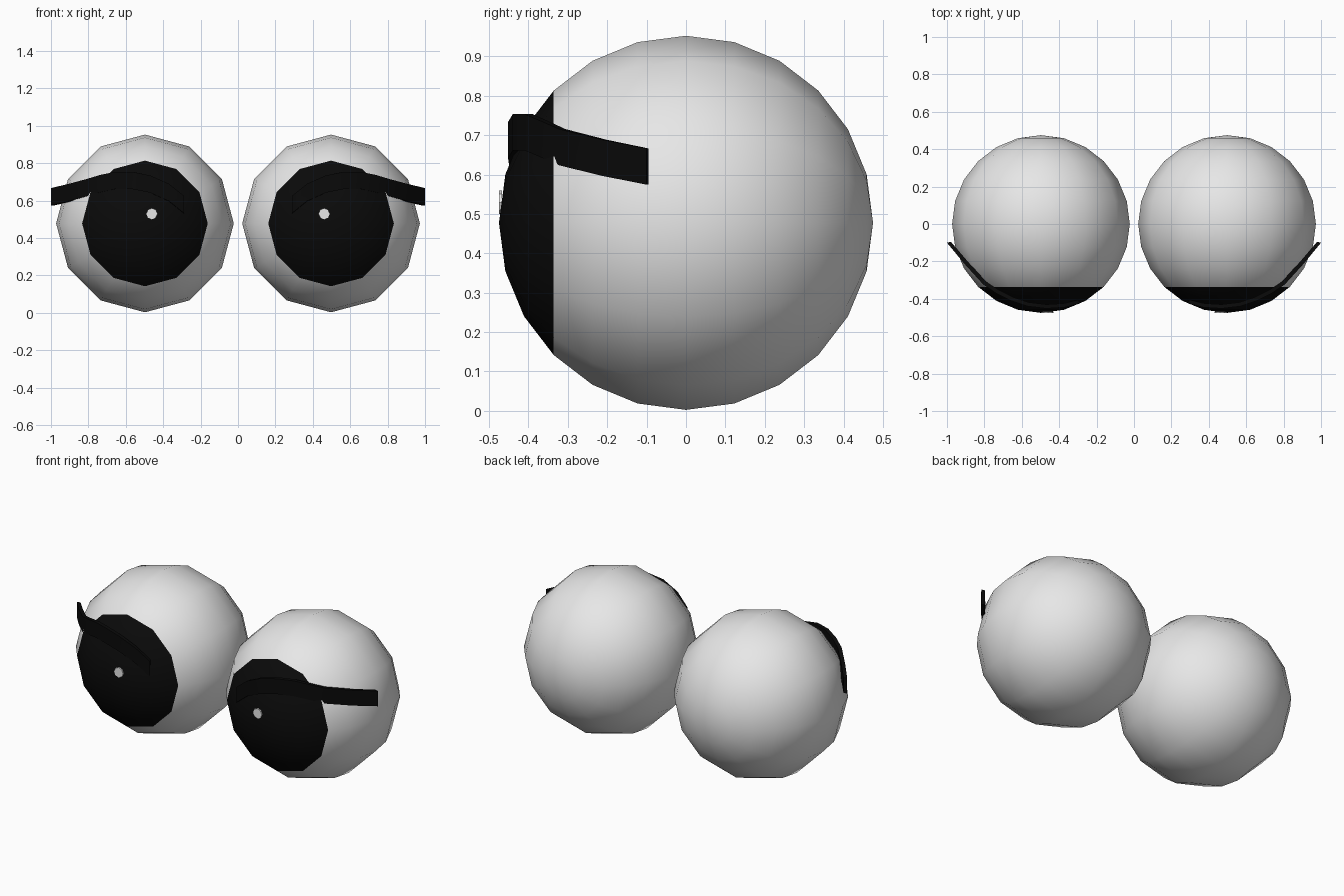
import bpy, bmesh, math
from mathutils import Matrix, Vector

old = bpy.data.objects.get("Cube")
if old:
    bpy.data.objects.remove(old, do_unlink=True)


def material(name, rgb):
    m = bpy.data.materials.new(name)
    m.use_nodes = True
    m.diffuse_color = (*rgb, 1)
    bsdf = m.node_tree.nodes["Principled BSDF"]
    bsdf.inputs["Base Color"].default_value = (*rgb, 1)
    bsdf.inputs["Roughness"].default_value = 0.6
    return m


WHITE = material("eye white", (0.8, 0.8, 0.8))
BLACK = material("black", (0.003, 0.003, 0.003))

R = 0.475                 # eyeball radius
CX, CZ = 0.4975, 0.4775   # eyeball centre


def finish(bm, name, mats):
    bmesh.ops.recalc_face_normals(bm, faces=bm.faces)
    mesh = bpy.data.meshes.new(name)
    bm.to_mesh(mesh)
    bm.free()
    for m in mats:
        mesh.materials.append(m)
    ob = bpy.data.objects.new(name, mesh)
    bpy.context.collection.objects.link(ob)
    return ob


def smooth(ob):
    bpy.ops.object.select_all(action='DESELECT')
    ob.select_set(True)
    bpy.context.view_layer.objects.active = ob
    bpy.ops.object.shade_smooth_by_angle(angle=math.radians(30))


def eyeball(name, side):
    # Low-poly ball with its pole facing forward; the front cap is the iris
    bm = bmesh.new()
    bmesh.ops.create_uvsphere(bm, u_segments=12, v_segments=12, radius=R,
                              matrix=Matrix.Rotation(math.pi / 2, 4, 'X'))
    for f in bm.faces:
        f.material_index = 1 if f.calc_center_median().y < -R * math.sin(math.radians(45)) else 0
    ob = finish(bm, name, [WHITE, BLACK])
    ob.location = (side * CX, 0, CZ)
    smooth(ob)


def glint(name, side):
    # Small highlight plate resting on the iris
    bm = bmesh.new()
    bmesh.ops.create_cone(bm, cap_ends=True, segments=8, radius1=0.03, radius2=0.03,
                          depth=0.008, matrix=Matrix.Rotation(math.pi / 2, 4, 'X'))
    ob = finish(bm, name, [WHITE])
    ob.location = (side * (CX - 0.037), -0.471, CZ + 0.052)


# Lash centre line relative to the eye centre: outward, depth, height
LASH = [(-0.21, -0.425, 0.10), (-0.13, -0.445, 0.165), (-0.03, -0.452, 0.21),
        (0.07, -0.44, 0.23), (0.16, -0.41, 0.23), (0.24, -0.37, 0.213),
        (0.31, -0.322, 0.192), (0.41, -0.212, 0.165), (0.5025, -0.10, 0.143)]


def lash(name, side):
    # Upright ribbon wrapping the ball and flicking outwards
    bm = bmesh.new()
    half, thick = 0.046, 0.022
    sections = []
    for u, y, z in LASH:
        inward = Vector((-u, -y, 0)).normalized() * thick
        corners = [(u, y, z - half), (u, y, z + half),
                   (u + inward.x, y + inward.y, z + half),
                   (u + inward.x, y + inward.y, z - half)]
        sections.append([bm.verts.new((side * a, b, c)) for a, b, c in corners])
    for s, t in zip(sections, sections[1:]):
        for i in range(4):
            j = (i + 1) % 4
            bm.faces.new((s[i], s[j], t[j], t[i]))
    bm.faces.new(sections[0])
    bm.faces.new(sections[-1])
    ob = finish(bm, name, [BLACK])
    ob.location = (side * CX, 0, CZ)
    smooth(ob)


for label, side in (("left", 1), ("right", -1)):
    eyeball(label + "_eyeball", side)
    glint(label + "_glint", side)
    lash(label + "_lash", side)
